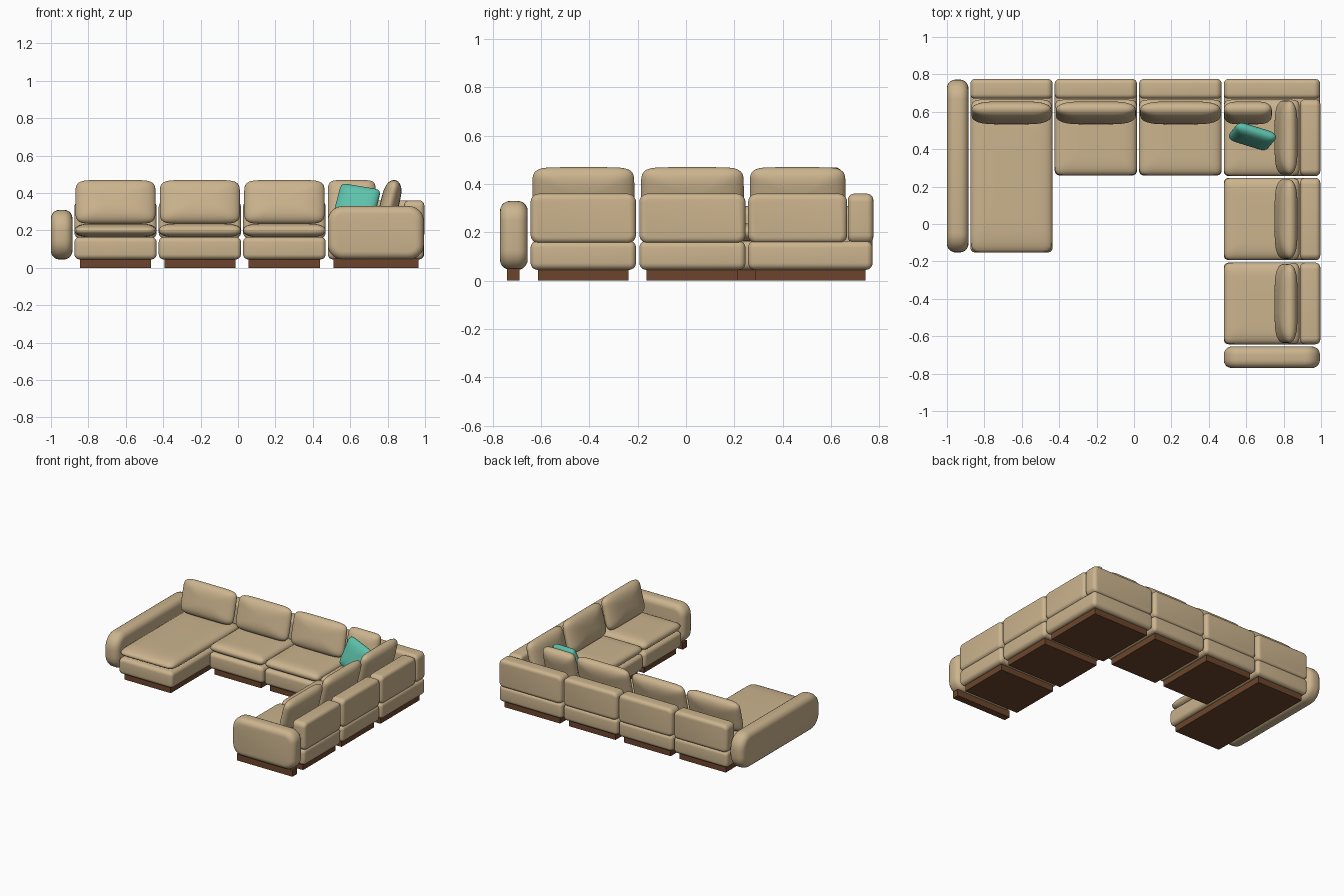
import bpy, bmesh, math
from mathutils import Vector

if "Cube" in bpy.data.objects:
    bpy.data.objects.remove(bpy.data.objects["Cube"])


def material(name, rgb):
    m = bpy.data.materials.new(name)
    m.diffuse_color = (*rgb, 1)
    m.use_nodes = True
    m.node_tree.nodes["Principled BSDF"].inputs["Base Color"].default_value = m.diffuse_color
    return m


TAN = material("tan_fabric", (0.60, 0.455, 0.27))
WOOD = material("brown_wood", (0.15, 0.06, 0.025))
TEAL = material("teal_fabric", (0.11, 0.54, 0.41))


def add_object(name, bm, mat):
    bmesh.ops.recalc_face_normals(bm, faces=bm.faces[:])
    me = bpy.data.meshes.new(name)
    bm.to_mesh(me)
    bm.free()
    me.materials.append(mat)
    ob = bpy.data.objects.new(name, me)
    bpy.context.collection.objects.link(ob)
    return ob


def slab(name, xr, yr, zr, axis=2, corner=0.0, edge=0.0, mat=TAN):
    """Box given by ranges; edges along axis rounded by corner, cap rims by edge."""
    bm = bmesh.new()
    bmesh.ops.create_cube(bm, size=1)
    for v in bm.verts:
        v.co = Vector([(a + b) / 2 + c * (b - a) for (a, b), c in zip((xr, yr, zr), v.co)])
    if corner:
        along = [e for e in bm.edges
                 if abs(e.verts[0].co[axis] - e.verts[1].co[axis]) > 1e-5]
        bmesh.ops.bevel(bm, geom=along, offset=corner, segments=7, profile=0.5,
                        affect='EDGES')
        bm.normal_update()
        rim = [e for e in bm.edges
               if abs(e.verts[0].co[axis] - e.verts[1].co[axis]) < 1e-5]
        bmesh.ops.bevel(bm, geom=rim, offset=edge, segments=5, profile=0.5,
                        affect='EDGES')
    ob = add_object(name, bm, mat)
    if corner:
        bpy.ops.object.select_all(action='DESELECT')
        ob.select_set(True)
        bpy.context.view_layer.objects.active = ob
        bpy.ops.object.shade_smooth_by_angle(angle=math.radians(40))
    return ob


def pillow(name, center, size, n, p, rot=(0, 0, 0), mat=TAN):
    """Puffed pad: rounded-square outline (power n), domed both sides (power p)."""
    bm = bmesh.new()
    segs, rings = 96, 12
    w, h, t = (s / 2 for s in size)

    def ring(s, side):
        z = side * t * max(0, 1 - s ** p) ** 0.5
        out = []
        for i in range(segs):
            a = 2 * math.pi * i / segs
            c, d = math.cos(a), math.sin(a)
            r = s * (abs(c) ** n + abs(d) ** n) ** (-1 / n)
            out.append(bm.verts.new((w * r * c, h * r * d, z)))
        return out

    radii = [math.sin(math.pi / 2 * k / rings) for k in range(1, rings)]
    loops = [ring(s, 1) for s in radii] + [ring(1, 0)] + [ring(s, -1) for s in reversed(radii)]
    for a, b in zip(loops, loops[1:]):
        for i in range(segs):
            j = (i + 1) % segs
            bm.faces.new((a[i], a[j], b[j], b[i]))
    for loop, z in ((loops[0], t), (loops[-1], -t)):
        pole = bm.verts.new((0, 0, z))
        for i in range(segs):
            bm.faces.new((loop[i], loop[(i + 1) % segs], pole))
    for f in bm.faces:
        f.smooth = True
    ob = add_object(name, bm, mat)
    ob.location = center
    ob.rotation_euler = [math.radians(r) for r in rot]
    return ob


def base_and_plinth(name, xr, yr):
    slab(name + "_base", xr, yr, (0.045, 0.165), 2, 0.025, 0.028)
    inset = lambda r: (r[0] + 0.03, r[1] - 0.03)
    slab(name + "_plinth", inset(xr), inset(yr), (0, 0.05), mat=WOOD)


def seat(name, xr, yr):
    pillow(name + "_seat_cushion",
           ((xr[0] + xr[1]) / 2, (yr[0] + yr[1]) / 2, 0.2),
           (xr[1] - xr[0], yr[1] - yr[0], 0.074), 16, 7)


LEAN = 76          # back cushions lean away from the seat
BACK_Z = (0.155, 0.36)

# Rear row: chaise, two single seats and the corner
for name, x0, x1, y0 in (("chaise", -0.875, -0.435, -0.152),
                         ("rear_left", -0.424, 0.016, 0.26),
                         ("rear_right", 0.027, 0.469, 0.26),
                         ("corner", 0.48, 0.995, 0.257)):
    corner = name == "corner"
    base_and_plinth(name, (x0, x1), (y0, 0.772))
    seat(name, (x0, 0.885 if corner else x1), (y0, 0.665))
    slab(name + "_backrest", (x0, x1), (0.67, 0.775), BACK_Z, 1, 0.035, 0.025)
    c0, c1 = (x0, 0.737) if corner else (x0 + 0.006, x1 - 0.006)
    pillow(name + "_back_cushion", ((c0 + c1) / 2, 0.594, 0.352),
           (c1 - c0, 0.24, 0.1), 7, 3.2, (LEAN, 0, 0))

# Right-hand row: front, middle, and the side of the corner
for name, y0, y1 in (("side_front", -0.643, -0.207),
                     ("side_middle", -0.193, 0.246),
                     ("corner_side", 0.257, 0.667)):
    if name != "corner_side":
        base_and_plinth(name, (0.48, 0.992), (y0, y1))
        seat(name, (0.48, 0.885), (y0, y1))
    slab(name + "_backrest", (0.888, 0.996), (y0, y1), BACK_Z, 0, 0.035, 0.025)
    pillow(name + "_back_cushion", (0.813, (y0 + y1) / 2, 0.352),
           (y1 - y0 - 0.014, 0.24, 0.1), 7, 3.2, (LEAN, 0, -90))

# Arms: long rounded one on the left, short one closing the right row
slab("left_arm", (-1.0, -0.885), (-0.152, 0.772), (0.045, 0.31), 0, 0.105, 0.045)
slab("right_arm", (0.48, 0.994), (-0.77, -0.655), (0.045, 0.33), 1, 0.08, 0.042)
slab("right_arm_plinth", (0.51, 0.964), (-0.74, -0.69), (0, 0.05), mat=WOOD)

# Teal throw pillow in the corner
pillow("throw_pillow", (0.633, 0.468, 0.335), (0.225, 0.215, 0.075), 9, 3.5,
       (70, 9, -17), TEAL)
